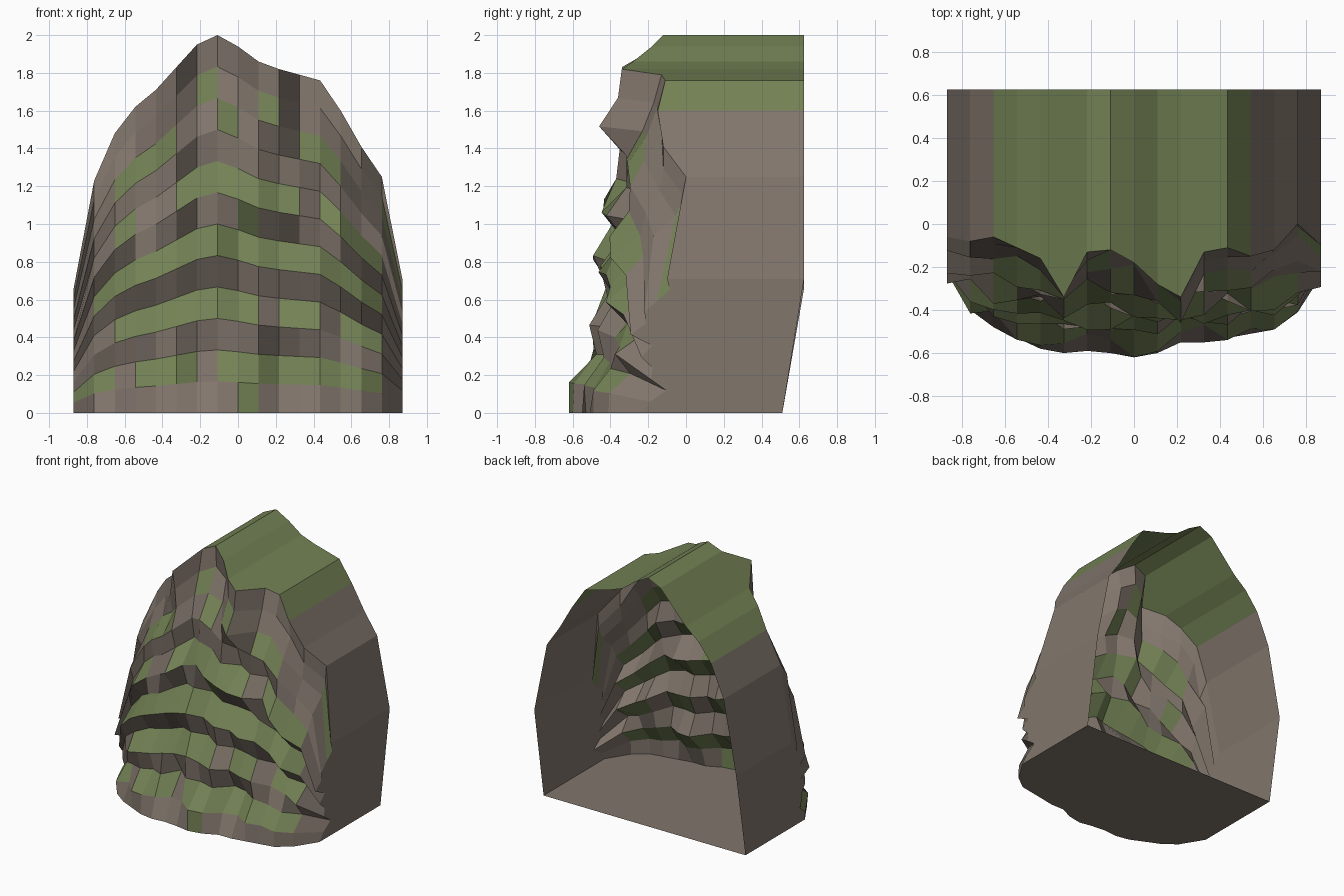
import bpy, bmesh, random

if "Cube" in bpy.data.objects:
    bpy.data.objects.remove(bpy.data.objects["Cube"])

random.seed(7)
COLS, ROWS, HALF, BACK, BACK_LOW = 16, 12, 0.87, 0.625, 0.51

# Skyline height, foot line and rim line for each column, plus ledge depth for each row
height = [0.66, 1.23, 1.48, 1.62, 1.71, 1.83, 1.95, 2.0, 1.94,
          1.86, 1.82, 1.79, 1.76, 1.60, 1.41, 1.25, 0.71]
foot = [-.22, -.40, -.48, -.53, -.58, -.60, -.59, -.60, -.62,
        -.60, -.55, -.55, -.53, -.51, -.49, -.41, -.24]
rim = [-.06, -.08, -.06, -.11, -.16, -.34, -.13, -.12, -.18,
       -.28, -.34, -.13, -.11, -.15, -.12, 0.0, -.10]
ledge = [0, .01, .09, .01, .07, -.03, .04, -.05, .02, -.03, .02, .02, 0]
spurs = {(10, 10): -.46, (9, 10): -.36, (10, 11): -.36}


def material(name, colour):
    m = bpy.data.materials.new(name)
    m.diffuse_color = (*colour, 1)
    m.use_nodes = True
    m.node_tree.nodes["Principled BSDF"].inputs["Base Color"].default_value = m.diffuse_color
    return m


def face_depth(i, j):
    if (i, j) in spurs:
        return spurs[i, j]
    t = j / ROWS
    y = foot[i] * (1 - t) - 0.17 * t + (rim[i] + 0.17) * t ** 4
    if 0 < j < ROWS:
        y += ledge[j] + random.uniform(-.055, .055)
    return y


bm = bmesh.new()

# Craggy front: a grid whose rows squeeze to follow the skyline
grid = [[bm.verts.new((HALF * (2 * i / COLS - 1), face_depth(i, j), height[i] * j / ROWS))
         for j in range(ROWS + 1)] for i in range(COLS + 1)]
for i in range(COLS):
    for j in range(ROWS):
        f = bm.faces.new((grid[i][j], grid[i + 1][j], grid[i + 1][j + 1], grid[i][j + 1]))
        f.normal_update()
        f.material_index = int(f.normal.z > 0.42 or random.random() < 0.03)


# Outer walls and top: the rim pulled straight back, leaving the rear open
def pull_back(verts, low=False):
    out = []
    for k, v in enumerate(verts):
        y = BACK_LOW + (BACK - BACK_LOW) * k / ROWS if low else BACK
        out.append(bm.verts.new((v.co.x, y, v.co.z)))
    faces = []
    for k in range(len(verts) - 1):
        faces.append(bm.faces.new((verts[k], verts[k + 1], out[k + 1], out[k])))
    return out, faces


left_back, _ = pull_back(grid[0], True)
right_back, _ = pull_back(grid[COLS], True)
_, top_faces = pull_back([col[ROWS] for col in grid])
for f in top_faces:
    f.material_index = int(f.calc_center_median().z > 1.52)

# Flat underside
bm.faces.new([col[0] for col in grid] + [right_back[0], left_back[0]])

bmesh.ops.remove_doubles(bm, verts=bm.verts[:], dist=0.0005)
bmesh.ops.recalc_face_normals(bm, faces=bm.faces[:])

mesh = bpy.data.meshes.new("rock_cliff")
bm.to_mesh(mesh)
bm.free()
mesh.materials.append(material("stone", (0.22, 0.18, 0.15)))
mesh.materials.append(material("moss", (0.17, 0.22, 0.09)))
cliff = bpy.data.objects.new("rock_cliff", mesh)
bpy.context.collection.objects.link(cliff)
